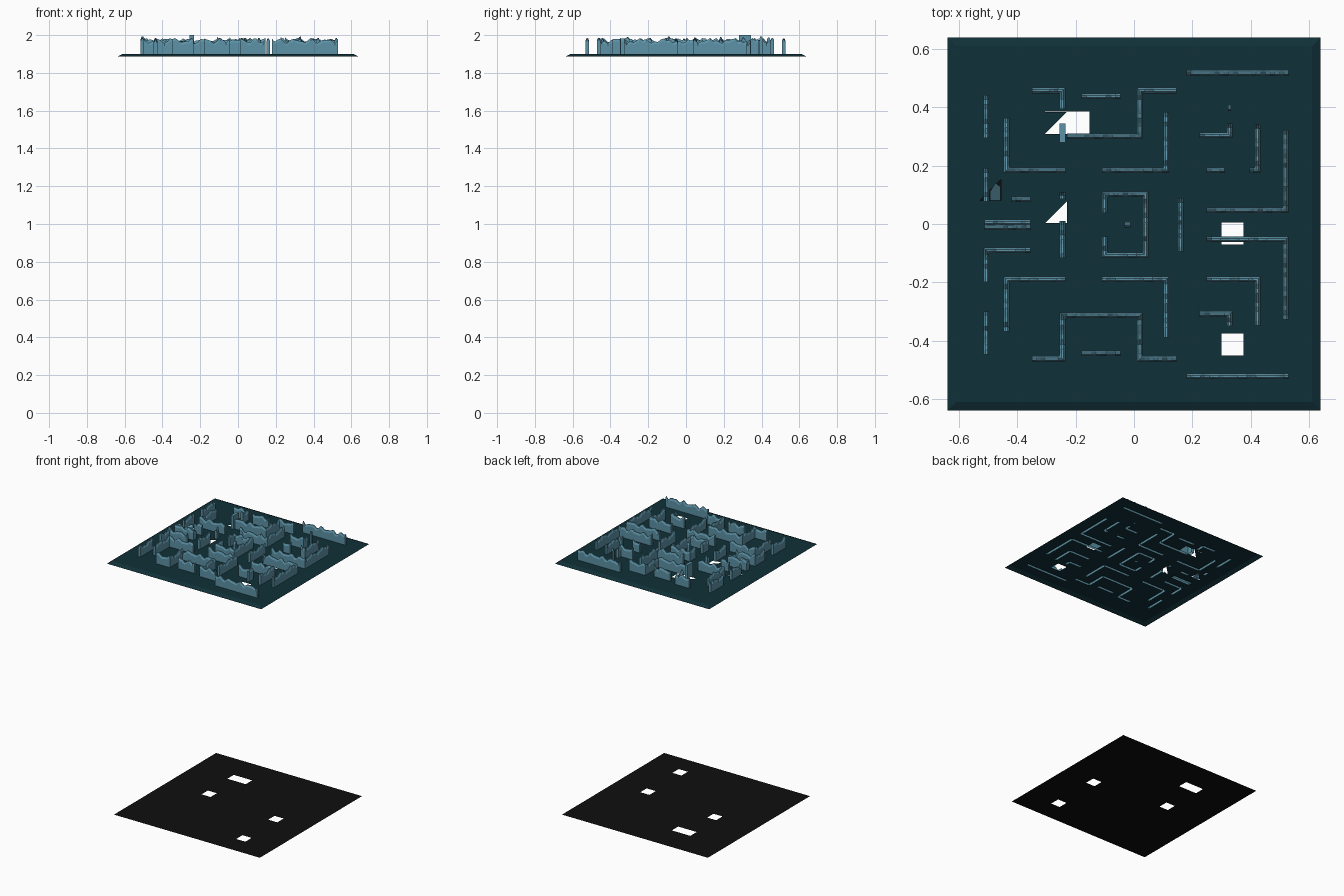
import bpy, math

if "Cube" in bpy.data.objects:
    bpy.data.objects.remove(bpy.data.objects["Cube"])

TOP = 1.9      # level of the raised floor
AX = -0.0025   # mirror line of the maze in y


def material(name, rgb):
    m = bpy.data.materials.new(name)
    m.diffuse_color = (*rgb, 1)
    m.use_nodes = True
    m.node_tree.nodes["Principled BSDF"].inputs["Base Color"].default_value = m.diffuse_color
    return m


STEEL = material("steel blue", (0.108, 0.29, 0.385))
TEAL = material("dark teal", (0.0052, 0.030, 0.040))
BLACK = material("near black", (0.0045, 0.0045, 0.0045))


def add(name, verts, faces, mat):
    me = bpy.data.meshes.new(name)
    me.from_pydata(verts, [], faces)
    me.materials.append(mat)
    me.update()
    ob = bpy.data.objects.new(name, me)
    bpy.context.collection.objects.link(ob)
    return ob


# Wall centre lines, given relative to the mirror line
both = [
    [(.18, .52), (.53, .52)],
    [(-.506, .445), (-.506, .297)],
    [(-.18, .44), (-.046, .44)],
    [(-.437, .366), (-.437, .187), (-.235, .187)],
    [(-.11, .187), (.111, .187), (.111, .386)],
    [(.225, .306), (.328, .306), (.328, .347)],
    [(.249, .05), (.52, .05), (.52, .325)],
]
lower = [   # intact lower half
    [(-.35, -.46), (-.245, -.46), (-.245, -.31), (.02, -.31), (.02, -.46), (.145, -.46)],
    [(.249, -.187), (.424, -.187), (.424, -.345)],
    [(-.355, -.088), (-.506, -.088), (-.506, -.197)],
]
upper = [   # broken upper half
    [(-.35, .46), (-.245, .46), (-.245, .397)],
    [(-.23, .304), (.02, .304), (.02, .46), (.145, .46)],
    [(.249, .187), (.31, .187)],
    [(.396, .187), (.424, .187), (.424, .345)],
    [(-.506, .195), (-.506, .08)],
    [(-.42, .088), (-.355, .088)],
    [(-.245, .112), (-.245, .088)],
    [(.323, .40), (.333, .40)],
]
centre = [
    [(-.101, .04), (-.101, .105), (.04, .105), (.04, -.105), (-.101, -.105), (-.101, -.04)],
    [(.16, .092), (.16, -.092)],
    [(-.245, .013), (-.245, -.114)],
    [(-.513, .008), (-.355, .008)],
    [(-.513, -.008), (-.355, -.008)],
    [(-.032, 0), (-.012, 0)],
]
paths = both + [[(x, -y) for x, y in p] for p in both] + lower + upper + centre
paths = [[(x, y + AX) for x, y in p] for p in paths]

H = .0095      # half thickness of a wall
slots = []     # open strips of floor below the hollow walls


def wall(name, path, lift=0.0):
    """Hollow wall with bevelled crest and ragged top along a square-cornered path."""
    rows = []   # x, y, offset x, offset y, end flag
    dirs = []
    for a, b in zip(path, path[1:]):
        d = math.dist(a, b)
        dirs.append(((b[0] - a[0]) / d, (b[1] - a[1]) / d))
    for i, (a, b) in enumerate(zip(path, path[1:])):
        dx, dy = dirs[i]
        n = max(1, round(math.dist(a, b) / .016))
        for k in range(n + 1):
            if k == 0 and i > 0:
                continue
            ox, oy = -dy, dx
            corner = k == n and i < len(dirs) - 1
            if corner:
                ox, oy = ox - dirs[i + 1][1], oy + dirs[i + 1][0]
            t = k / n
            end = corner or (i == 0 and k == 0) or (i == len(dirs) - 1 and k == n)
            rows.append((a[0] + (b[0] - a[0]) * t, a[1] + (b[1] - a[1]) * t, ox, oy, end))
        slots.append((min(a[0], b[0]) - H, max(a[0], b[0]) + H,
                      min(a[1], b[1]) - H, max(a[1], b[1]) + H) if abs(dx) + abs(dy) < 0 else
                     (min(a[0], b[0]) - H * abs(dy), max(a[0], b[0]) + H * abs(dy),
                      min(a[1], b[1]) - H * abs(dx), max(a[1], b[1]) + H * abs(dx)))
    verts, faces = [], []
    for x, y, ox, oy, end in rows:
        crest = 1.970 + .009 * math.sin(75 * x + 52 * y) + .006 * math.sin(150 * y - 118 * x)
        crest += lift + (.009 if end else 0)
        for u, z in ((-1, TOP), (-1, crest - .014), (-.35, crest),
                     (.35, crest), (1, crest - .014), (1, TOP)):
            verts.append((x + ox * H * u, y + oy * H * u, z))
    for r in range(len(rows) - 1):
        for j in range(5):
            p = r * 6 + j
            faces.append((p, p + 1, p + 7, p + 6))
    faces.append(tuple(range(5, -1, -1)))
    faces.append(tuple(range(len(verts) - 6, len(verts))))
    add(name, verts, faces, STEEL)


for i, p in enumerate(paths):
    wall(f"maze_wall_{i + 1}", p)

# Broken wall stump standing over the upper pit, the highest point
add("broken_wall_stump",
    [(x, y, z) for z in (TOP, 2.0) for x, y in
     ((-.256, .28), (-.234, .28), (-.234, .345), (-.256, .345))],
    [(0, 1, 5, 4), (1, 2, 6, 5), (2, 3, 7, 6), (3, 0, 4, 7), (4, 5, 6, 7)], STEEL)


def sheet(name, size, z, holes, mat, extra=(), skirt=None):
    """Flat square sheet with rectangular openings, extra triangles and an optional sloped rim."""
    xs = sorted({round(v, 4) for h in holes for v in h[:2]} | {-size, size})
    ys = sorted({round(v, 4) for h in holes for v in h[2:]} | {-size, size})
    verts, faces, index = [], [], {}

    def vid(x, y, zz=z):
        if (x, y, zz) not in index:
            index[(x, y, zz)] = len(verts)
            verts.append((x, y, zz))
        return index[(x, y, zz)]

    for x0, x1 in zip(xs, xs[1:]):
        for y0, y1 in zip(ys, ys[1:]):
            cx, cy = (x0 + x1) / 2, (y0 + y1) / 2
            if any(h[0] < cx < h[1] and h[2] < cy < h[3] for h in holes):
                continue
            faces.append((vid(x0, y0), vid(x1, y0), vid(x1, y1), vid(x0, y1)))
    for tri in extra:
        faces.append(tuple(vid(*p) for p in tri))
    if skirt:
        s, sz = skirt
        c = [(-1, -1), (1, -1), (1, 1), (-1, 1)]
        for a, b in zip(c, c[1:] + c[:1]):
            faces.append((vid(a[0] * s, a[1] * s, sz), vid(b[0] * s, b[1] * s, sz),
                          vid(b[0] * size, b[1] * size), vid(a[0] * size, a[1] * size)))
    add(name, verts, faces, mat)


# Pits: square openings shared by both levels, some half covered above
pits = [(.30, .376, -.071, .005), (.30, .376, -.45, -.375),
        (-.305, -.23, .003, .078), (-.305, -.152, .309, .385)]
side_pit = (-.53, -.456, .08, .155)
covers = [[(x0, y0), (x0 + .075, y0 + .075), (x0, y0 + .075)]
          for x0, y0 in ((-.305, .003), (-.305, .309), (-.53, .08))]

sheet("raised_floor", .61, TOP, slots + pits + [side_pit], TEAL, covers, (.64, 1.886))
sheet("lower_floor", .605, 0.0, pits, BLACK)

# Fallen slab in the side pit
add("fallen_slab",
    [(-.493, .08, 1.893), (-.458, .08, 1.893), (-.458, .128, 1.90), (-.475, .14, 1.93), (-.493, .112, 1.92)],
    [(0, 1, 2, 3, 4)], STEEL)
